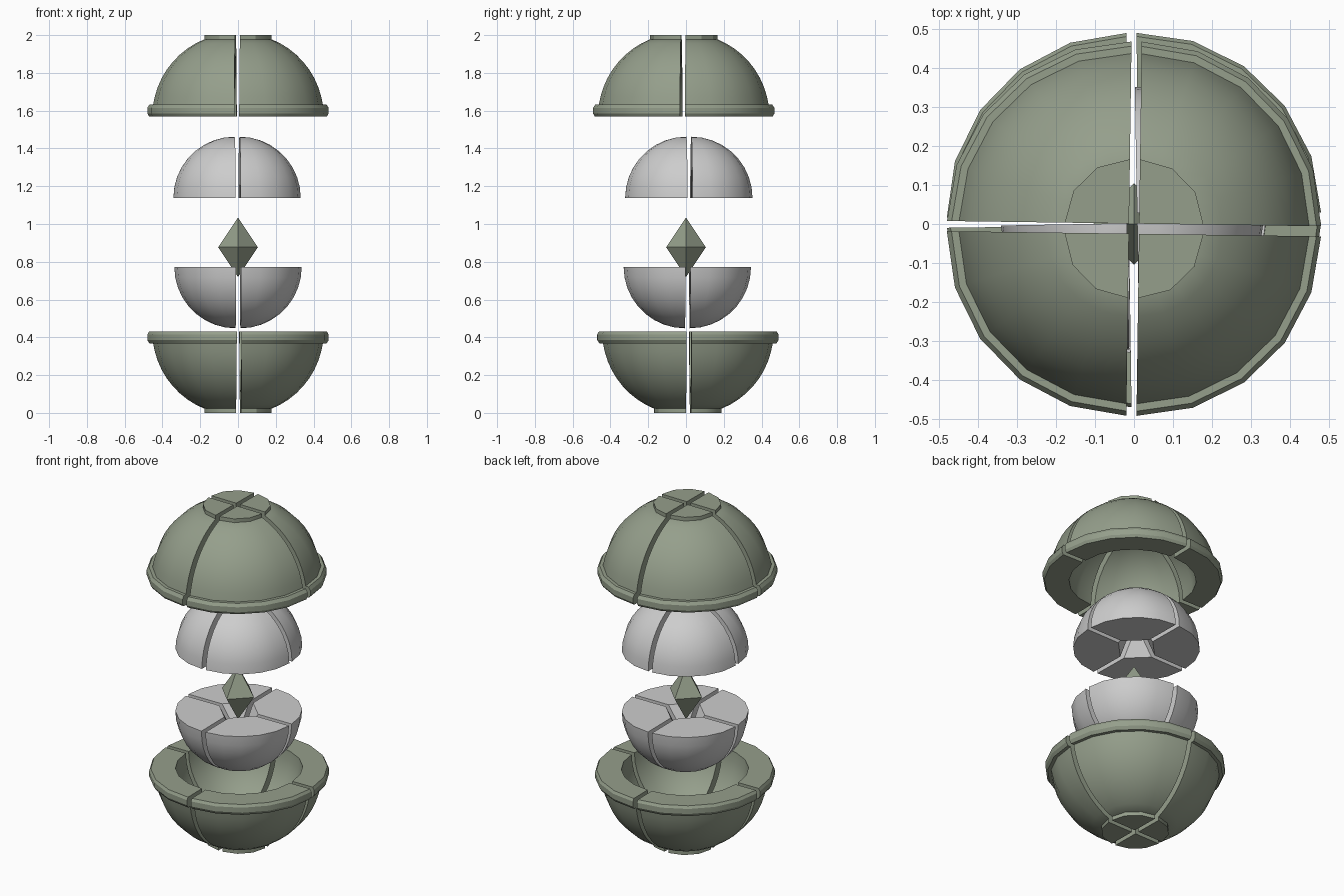
import bpy, bmesh, math
from mathutils import Matrix, Vector

cube = bpy.data.objects.get("Cube")
if cube:
    bpy.data.objects.remove(cube, do_unlink=True)


def material(name, rgb):
    m = bpy.data.materials.new(name)
    m.use_nodes = True
    colour = (*rgb, 1)
    m.diffuse_color = colour
    m.node_tree.nodes["Principled BSDF"].inputs["Base Color"].default_value = colour
    return m


GREEN = material("sage green", (0.30, 0.345, 0.26))
GREY = material("light grey", (0.61, 0.61, 0.61))
GAP = 0.013


def finish(bm, name, mat, smooth=True):
    bmesh.ops.recalc_face_normals(bm, faces=bm.faces)
    mesh = bpy.data.meshes.new(name)
    bm.to_mesh(mesh)
    bm.free()
    mesh.materials.append(mat)
    if smooth:
        mesh.shade_smooth()
        mesh.set_sharp_from_angle(angle=math.radians(30))
    ob = bpy.data.objects.new(name, mesh)
    bpy.context.collection.objects.link(ob)


def arc(radius, start, end, steps):
    angles = [math.radians(start + (end - start) * i / steps) for i in range(steps + 1)]
    return [(radius * math.cos(a), radius * math.sin(a)) for a in angles]


def quarter(profile, steps):
    """Closed solid swept a quarter turn around z from an (r, z) outline."""
    bm = bmesh.new()
    rings = []
    for i in range(steps + 1):
        a = math.pi / 2 * i / steps
        rings.append([bm.verts.new((r * math.cos(a), r * math.sin(a), z)) for r, z in profile])
    n = len(profile)
    for a, b in zip(rings, rings[1:]):
        for j in range(n):
            k = (j + 1) % n
            bm.faces.new((a[j], a[k], b[k], b[j]))
    bm.faces.new(rings[0])
    bm.faces.new(rings[-1])
    bmesh.ops.remove_doubles(bm, verts=bm.verts, dist=0.0001)
    return bm


def cut_corner(bm, radius, height):
    """Slice off the inner corner to make room for the crystal."""
    normal = Vector((1 / radius, 1 / radius, 1 / height))
    cut = bmesh.ops.bisect_plane(bm, geom=bm.verts[:] + bm.edges[:] + bm.faces[:],
                                 plane_co=(radius, 0, 0), plane_no=normal, clear_inner=True)
    edges = [e for e in cut["geom_cut"] if isinstance(e, bmesh.types.BMEdge)]
    bmesh.ops.edgenet_fill(bm, edges=edges)


def four_pieces(name, profile, steps, mat, centre, twist, flip, notch=None):
    for q, side in enumerate(("back_left", "back_right", "front_right", "front_left")):
        bm = quarter(profile, steps)
        if notch:
            cut_corner(bm, *notch)
        place = (Matrix.Translation(centre)
                 @ Matrix.Rotation(math.radians(90 * q + twist), 4, "Z")
                 @ Matrix.Translation((GAP, GAP, 0))
                 @ Matrix.Diagonal((1, 1, flip, 1)))
        bmesh.ops.transform(bm, matrix=place, verts=bm.verts)
        finish(bm, name + "_" + side, mat)


# Outlines as (radius, height above the open face)
rim = [(0.458, 0), (0.467, 0.015), (0.467, 0.045), (0.455, 0.063), (0.436, 0.063)]
shell = arc(0.325, 90, 0, 9) + rim + arc(0.44, 14, 68, 8) + [(0, 0.408)]
cap = [(0, 0.39), (0.165, 0.39), (0.165, 0.43), (0, 0.43)]
core = [(0, 0)] + arc(0.324, 0, 90, 9)

# Outer shell halves with polar caps
for level, z, y, twist, flip in (("upper", 1.57, -0.012, -0.8, 1),
                                 ("lower", 0.43, 0.01, 0.8, -1)):
    four_pieces(level + "_shell", shell, 5, GREEN, (0, y, z), twist, flip)
    four_pieces(level + "_cap", cap, 3, GREEN, (0, y, z), twist, flip)

# Inner core halves
for level, z, x, y, twist, flip in (("upper", 1.138, -0.005, 0.015, 1, 1),
                                    ("lower", 0.772, 0, 0.007, 0.6, -1)):
    four_pieces(level + "_core", core, 5, GREY, (x, y, z), twist, flip, (0.105, 0.157))

# Central crystal
bm = bmesh.new()
bmesh.ops.create_uvsphere(bm, u_segments=4, v_segments=2, radius=0.105)
bmesh.ops.scale(bm, vec=(1, 1, 1.5), verts=bm.verts)
bmesh.ops.translate(bm, vec=(0, 0, 0.877), verts=bm.verts)
finish(bm, "crystal", GREEN, smooth=False)
